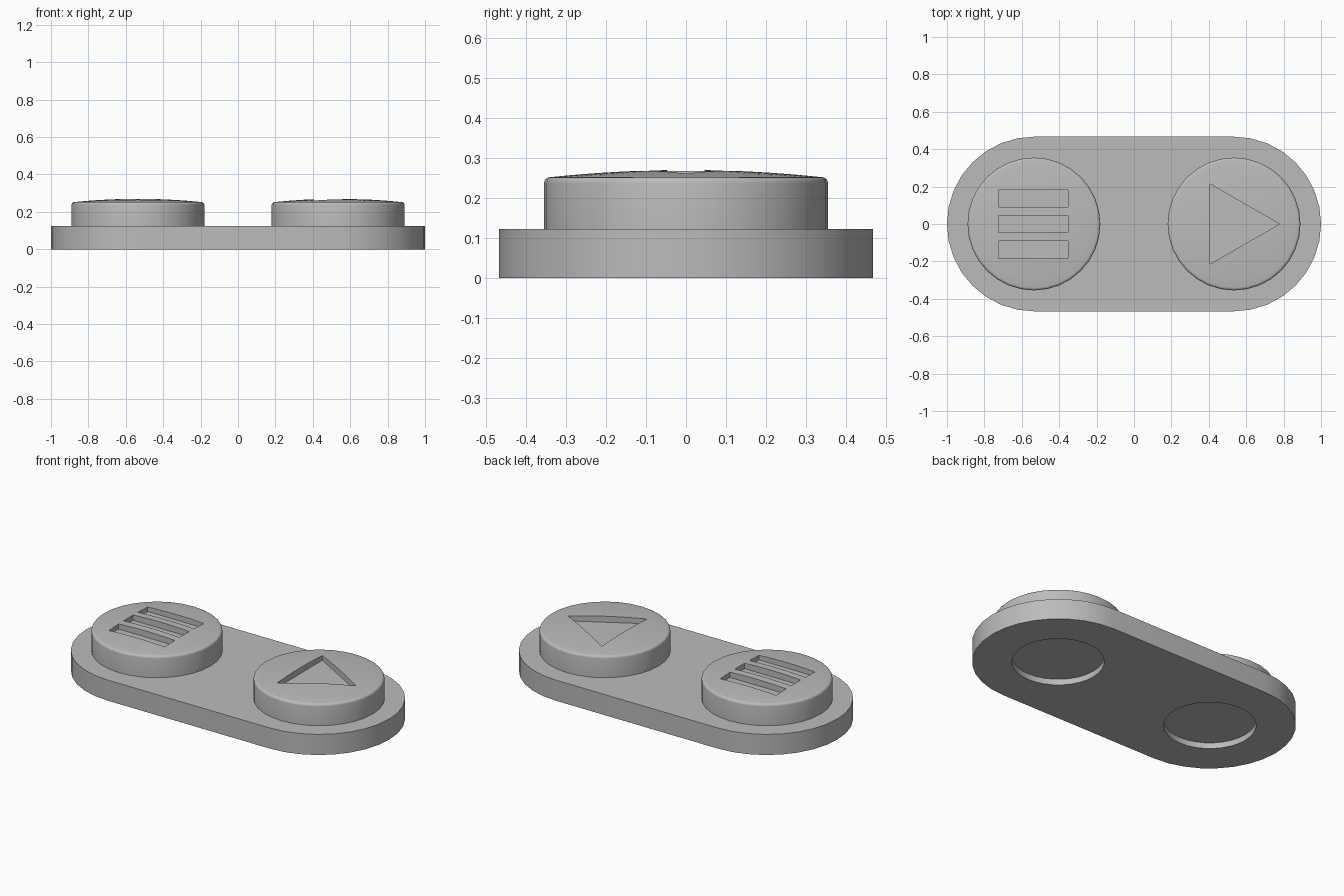
import bpy
import bmesh
from math import cos, sin, pi, radians, sqrt

cube = bpy.data.objects.get("Cube")
if cube:
    bpy.data.objects.remove(cube, do_unlink=True)

SEGMENTS = 32
BASE_RADIUS = 0.467
BASE_TOP = 0.123
BUTTON_X = 0.535
BUTTON_RADIUS = 0.355
ICON_FLOOR = 0.232

grey = bpy.data.materials.new("plain grey")
grey.use_nodes = True
grey.diffuse_color = (0.5, 0.5, 0.5, 1)
grey.node_tree.nodes["Principled BSDF"].inputs["Base Color"].default_value = (0.5, 0.5, 0.5, 1)


def finish(name, bm):
    bmesh.ops.recalc_face_normals(bm, faces=bm.faces)
    mesh = bpy.data.meshes.new(name)
    bm.to_mesh(mesh)
    bm.free()
    mesh.materials.append(grey)
    obj = bpy.data.objects.new(name, mesh)
    bpy.context.collection.objects.link(obj)
    return obj


def prism(name, outline, bottom, top):
    """Extrude a flat outline between two heights."""
    bm = bmesh.new()
    face = bm.faces.new([bm.verts.new((x, y, bottom)) for x, y in outline])
    wall = bmesh.ops.extrude_face_region(bm, geom=[face])
    moved = [v for v in wall["geom"] if isinstance(v, bmesh.types.BMVert)]
    bmesh.ops.translate(bm, verts=moved, vec=(0, 0, top - bottom))
    return finish(name, bm)


def arc(cx, radius, start, count):
    return [(cx + radius * cos(start + 2 * pi * i / SEGMENTS),
             radius * sin(start + 2 * pi * i / SEGMENTS)) for i in range(count)]


def lathe(name, profile, cx):
    """Spin a radius/height profile about a vertical axis at cx."""
    bm = bmesh.new()
    verts = [bm.verts.new((cx + r, 0, z)) for r, z in profile]
    edges = [bm.edges.new(pair) for pair in zip(verts, verts[1:])]
    bmesh.ops.spin(bm, geom=verts + edges, cent=(cx, 0, 0), axis=(0, 0, 1),
                   angle=2 * pi, steps=SEGMENTS)
    bmesh.ops.remove_doubles(bm, verts=bm.verts, dist=0.0005)
    return finish(name, bm)


def carve(obj, cutters):
    """Cut recesses, then discard the cutters."""
    bpy.ops.object.select_all(action="DESELECT")
    bpy.context.view_layer.objects.active = obj
    obj.select_set(True)
    for cutter in cutters:
        cutter.hide_render = True
        mod = obj.modifiers.new("recess", "BOOLEAN")
        mod.operation = "DIFFERENCE"
        mod.solver = "EXACT"
        mod.object = cutter
        bpy.ops.object.modifier_apply(modifier=mod.name)
        bpy.data.objects.remove(cutter, do_unlink=True)
    bpy.ops.object.shade_smooth_by_angle(angle=radians(30))


# Rounded base plate with two shallow round sockets underneath
half = SEGMENTS // 2 + 1
end_x = 1 - BASE_RADIUS
outline = arc(end_x, BASE_RADIUS, -pi / 2, half) + arc(-end_x, BASE_RADIUS, pi / 2, half)
base = prism("base_plate", outline, 0, BASE_TOP)
carve(base, [prism("socket_cutter", arc(side * BUTTON_X, 0.25, 0, SEGMENTS), -0.1, 0.035)
             for side in (-1, 1)])

# Button profile: straight wall, rounded rim, gently domed top
rim, rim_z, dome = 0.015, 0.252, 0.018
profile = [(0, BASE_TOP), (BUTTON_RADIUS, BASE_TOP)]
for i in range(5):
    a = i * pi / 8
    profile.append((BUTTON_RADIUS - rim + rim * cos(a), rim_z - rim + rim * sin(a)))
inner = BUTTON_RADIUS - rim
for i in range(7, -1, -1):
    t = i / 8
    profile.append((inner * t, rim_z + dome * (1 - t * t)))

# Button with three sunken bars
bars = []
for y in (-0.137, 0, 0.137):
    x0, x1, h = -0.724, -0.354, 0.046
    bars.append(prism("bar_cutter", [(x0, y - h), (x1, y - h), (x1, y + h), (x0, y + h)],
                      ICON_FLOOR, 0.4))
carve(lathe("bars_button", profile, -BUTTON_X), bars)

# Button with a sunken triangle pointing sideways
tri_x, tri_half = 0.407, 0.214
triangle = prism("triangle_cutter",
                 [(tri_x, -tri_half), (tri_x + tri_half * sqrt(3), 0), (tri_x, tri_half)],
                 ICON_FLOOR, 0.4)
carve(lathe("triangle_button", profile, BUTTON_X), [triangle])
